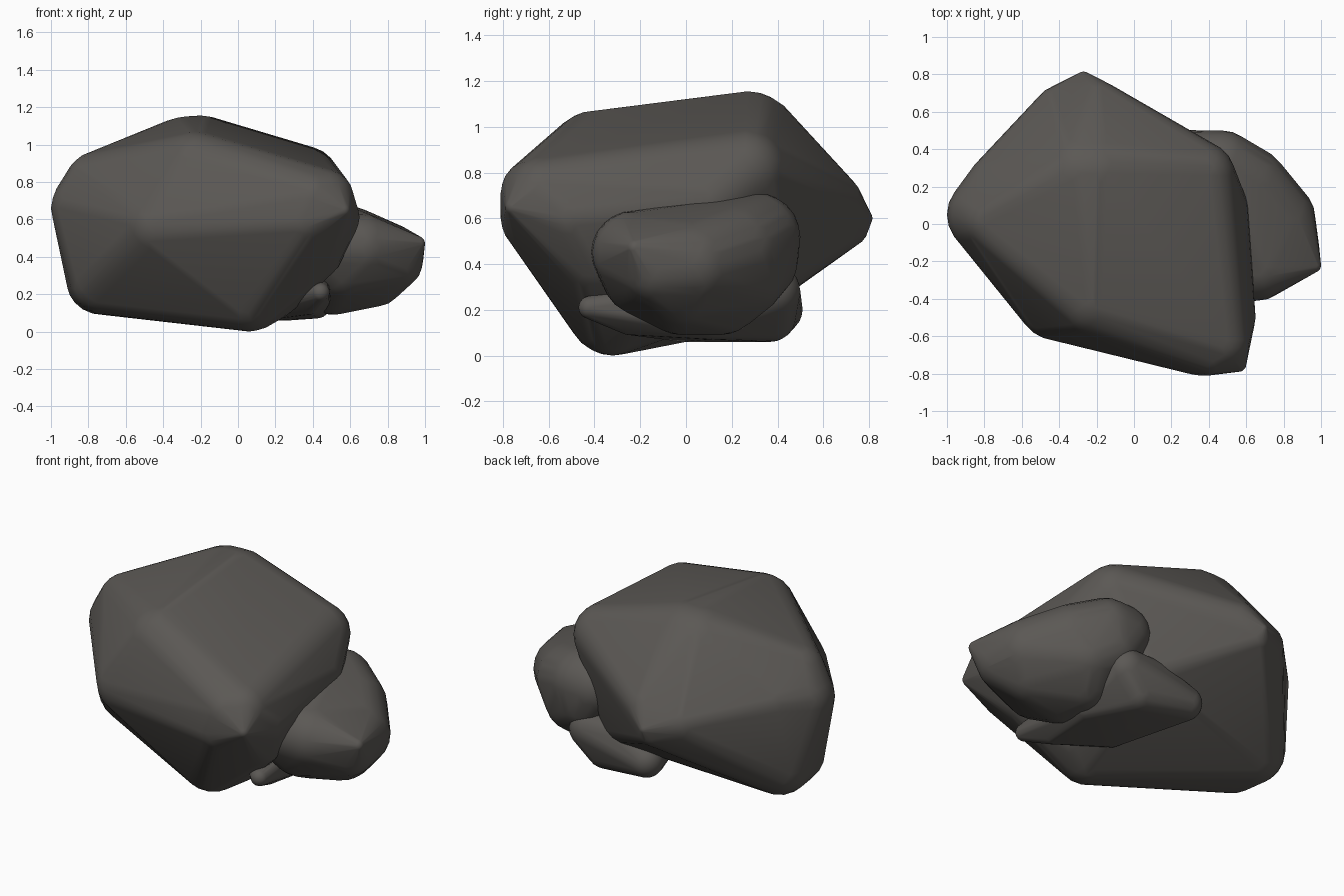
import bpy, bmesh
from mathutils import Matrix

mat = bpy.data.materials.new("dark_stone")
mat.diffuse_color = (0.105, 0.098, 0.09, 1)


def rock(name, knobs):
    """Rounded boulder: convex hull around a few balls (x, y, z, radius)."""
    cloud = bmesh.new()
    for x, y, z, r in knobs:
        bmesh.ops.create_icosphere(cloud, subdivisions=3, radius=r,
                                   matrix=Matrix.Translation((x, y, z)))
    points = [v.co.copy() for v in cloud.verts]
    cloud.free()
    bm = bmesh.new()
    for p in points:
        bm.verts.new(p)
    bmesh.ops.convex_hull(bm, input=bm.verts)
    bmesh.ops.delete(bm, geom=[v for v in bm.verts if not v.link_faces], context='VERTS')
    bmesh.ops.recalc_face_normals(bm, faces=bm.faces)
    for f in bm.faces:
        f.smooth = True
    mesh = bpy.data.meshes.new(name)
    bm.to_mesh(mesh)
    bm.free()
    mesh.materials.append(mat)
    obj = bpy.data.objects.new(name, mesh)
    bpy.context.collection.objects.link(obj)
    return obj


# Large main boulder
rock("main_boulder", [
    (-0.20, 0.27, 0.925, 0.23), (-0.28, 0.27, 0.92, 0.23),      # top ridge
    (-0.22, -0.40, 0.87, 0.20),
    (-0.76, 0.02, 0.80, 0.16), (-0.80, 0.05, 0.66, 0.20),       # left end
    (-0.73, 0.23, 0.68, 0.15),
    (0.36, 0.26, 0.81, 0.18), (0.44, 0.08, 0.66, 0.17),         # right shoulder
    (0.50, -0.50, 0.61, 0.15), (0.46, -0.62, 0.71, 0.16),       # front right nose
    (0.40, -0.66, 0.71, 0.15), (0.35, -0.66, 0.60, 0.15), (0.56, -0.75, 0.65, 0.04),
    (-0.40, 0.61, 0.62, 0.13), (-0.20, 0.64, 0.67, 0.13),       # back point
    (-0.27, 0.78, 0.60, 0.035), (-0.27, 0.70, 0.57, 0.10),
    (-0.42, -0.42, 0.57, 0.20),                                 # front left corner
    (0.06, -0.32, 0.20, 0.20), (0.17, -0.26, 0.24, 0.18),       # underside
    (0.40, -0.40, 0.43, 0.16),
    (-0.73, 0.14, 0.28, 0.19), (-0.71, 0.00, 0.28, 0.19), (0.15, 0.34, 0.38, 0.15),
])

# Smaller boulder leaning on the right side
rock("side_boulder", [
    (0.38, 0.32, 0.52, 0.18), (0.47, 0.31, 0.52, 0.19), (0.45, 0.30, 0.42, 0.19),
    (0.45, -0.24, 0.46, 0.18), (0.56, -0.18, 0.36, 0.19), (0.55, 0.25, 0.36, 0.19),
    (0.62, 0.21, 0.46, 0.20), (0.66, -0.23, 0.45, 0.18), (0.78, 0.03, 0.40, 0.19),
    (0.96, -0.22, 0.47, 0.04), (0.83, -0.12, 0.38, 0.16),
    (0.50, 0.15, 0.28, 0.19), (0.52, -0.02, 0.28, 0.19), (0.72, -0.02, 0.32, 0.19),
])

# Low wedge stone beneath the two boulders
rock("wedge_stone", [
    (0.44, -0.42, 0.21, 0.05), (0.38, -0.25, 0.15, 0.06), (0.15, -0.02, 0.16, 0.10),
    (0.42, 0.10, 0.15, 0.08), (0.28, 0.37, 0.17, 0.11),
    (0.38, 0.38, 0.28, 0.12), (0.20, 0.38, 0.29, 0.11), (-0.02, 0.41, 0.20, 0.10),
])
